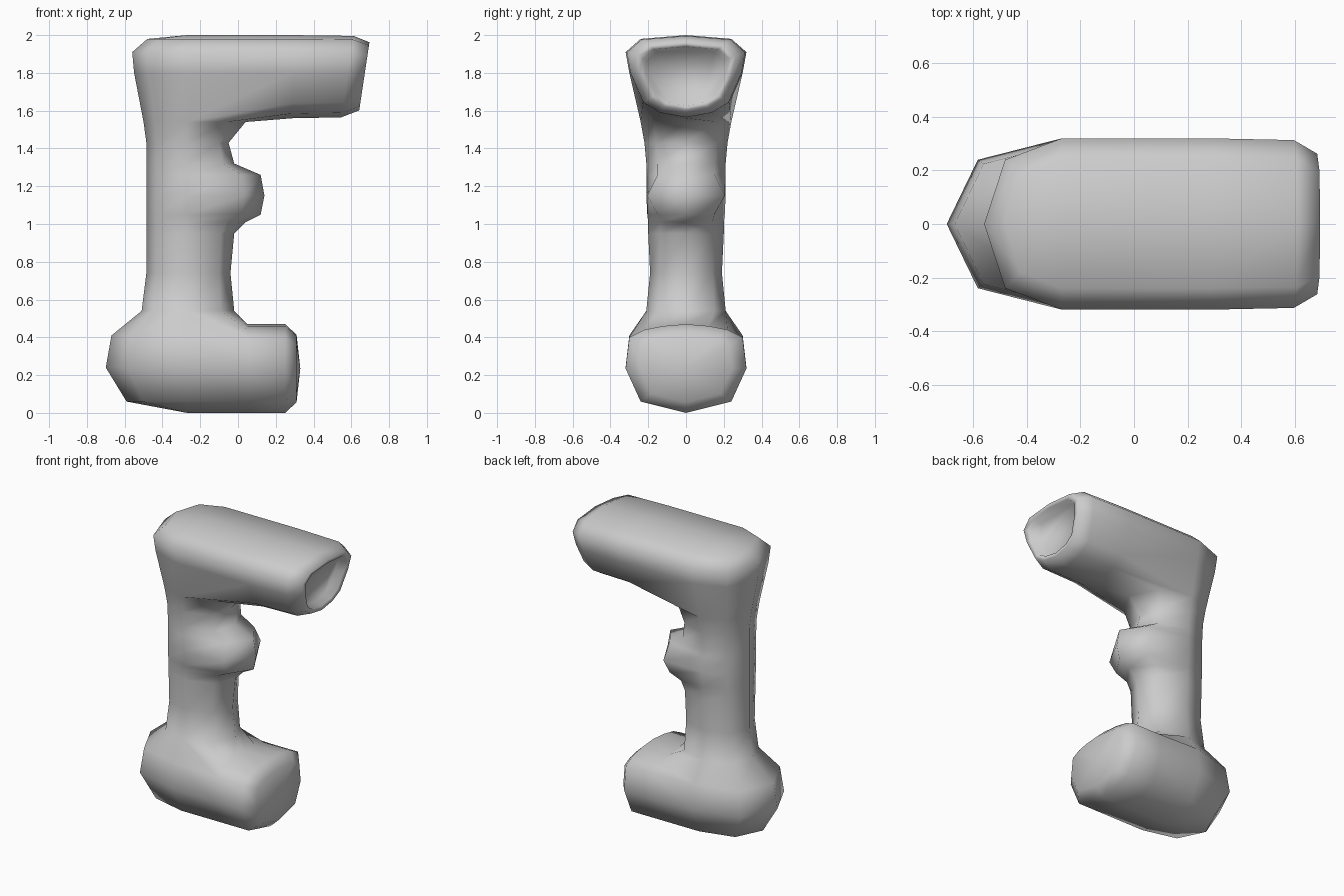
import bpy, bmesh

if "Cube" in bpy.data.objects:
    bpy.data.objects.remove(bpy.data.objects["Cube"])

bm = bmesh.new()
AX = -0.27            # x of the handle's widest line


def V(x, y, z):
    return bm.verts.new((x, y, z))


def bridge(a, b, closed=True):
    n = len(a)
    for i in range(n if closed else n - 1):
        j = (i + 1) % n
        bm.faces.new((a[i], a[j], b[j], b[i]))


def fan(loop, tip, closed=True):
    n = len(loop)
    for i in range(n if closed else n - 1):
        bm.faces.new((loop[i], loop[(i + 1) % n], tip))


def back_half(z, xb, y):
    xd, yd = AX + (xb - AX) * 0.73, y * 0.75
    return [V(AX, y, z), V(xd, yd, z), V(xb, 0, z), V(xd, -yd, z), V(AX, -y, z)]


def front_half(z, xf, xd, yd):
    return [V(xd, -yd, z), V(xf, 0, z), V(xd, yd, z)]


def section(x, half, cz, s=1.0, slant=0.0):
    """Closed mirrored loop: half runs from one centre point to the other."""
    pts = half + [(-y, z) for y, z in half[-2:0:-1]]
    return [V(x + slant * (z - cz) * s, y * s, cz + (z - cz) * s) for y, z in pts]


# Handle with trigger bulge: z, back x, half width, front x, front diagonal x, y
HANDLE = [
    (0.54, -0.51, 0.21, -0.02, -0.09, 0.15),
    (0.74, -0.485, 0.19, -0.04, -0.10, 0.14),
    (0.95, -0.485, 0.20, -0.02, -0.09, 0.14),
    (1.01, -0.485, 0.20, 0.04, -0.06, 0.14),
    (1.05, -0.485, 0.205, 0.12, 0.02, 0.15),
    (1.15, -0.485, 0.21, 0.14, 0.03, 0.205),
    (1.26, -0.485, 0.21, 0.12, 0.02, 0.15),
    (1.32, -0.485, 0.21, -0.02, -0.08, 0.15),
    (1.43, -0.485, 0.22, -0.05, -0.10, 0.16),
    (1.54, -0.50, 0.24, 0.04, -0.06, 0.17),
]
rings = [back_half(z, xb, y) + front_half(z, xf, xd, yd)
         for z, xb, y, xf, xd, yd in HANDLE]
for a, b in zip(rings, rings[1:]):
    bridge(a, b)
low, high = rings[0], rings[-1]

# Rounded backs of base and head
base_back = [back_half(*r) for r in
             ((0.06, -0.59, 0.24), (0.24, -0.70, 0.32), (0.41, -0.67, 0.30))]
head_back = [back_half(*r) for r in
             ((1.80, -0.55, 0.30), (1.91, -0.56, 0.32), (1.98, -0.48, 0.24))]
for chain in (base_back + [low[:5]], [high[:5]] + head_back):
    for a, b in zip(chain, chain[1:]):
        bridge(a, b, False)
base_mid, head_mid = V(AX, 0, 0), V(AX, 0, 2.0)
fan(base_back[0], base_mid, False)
fan(head_back[-1], head_mid, False)


def opening(mid, backs, ring):
    """Open front boundary where base or head grows out of the handle."""
    return ([mid] + [r[0] for r in backs] + [ring[0], ring[7], ring[6], ring[5],
            ring[4]] + [r[4] for r in reversed(backs)])


# Base grown forward
BASE = [(0, 0), (0.24, 0.06), (0.32, 0.235), (0.30, 0.40),
        (0.22, 0.44), (0.12, 0.46), (0, 0.47)]
loop = opening(base_mid, base_back, low)
for x, s in ((0.05, 1), (0.25, 1), (0.31, 0.76)):
    nxt = section(x, BASE, 0.235, s)
    bridge(loop, nxt)
    loop = nxt
fan(loop, V(0.33, 0, 0.235))

# Head grown forward, ending in a slanted rim and recessed window
HEAD = [(0, 2.0), (0.24, 1.98), (0.32, 1.91), (0.30, 1.80),
        (0.23, 1.64), (0.14, 1.585), (0, 1.56)]
loop = opening(head_mid, head_back[::-1], high)
for x, s, sl in ((0.29, 1, 0), (0.58, 0.98, 0.15), (0.67, 0.82, 0.15),
                 (0.665, 0.71, 0.15), (0.61, 0.64, 0.15)):
    nxt = section(x, HEAD, 1.79, s, sl)
    bridge(loop, nxt)
    loop = nxt
bm.faces.new(loop)

bmesh.ops.recalc_face_normals(bm, faces=bm.faces)
for f in bm.faces:
    f.smooth = True
mesh = bpy.data.meshes.new("scanner_body")
bm.to_mesh(mesh)
bm.free()
body = bpy.data.objects.new("scanner_body", mesh)
bpy.context.collection.objects.link(body)
